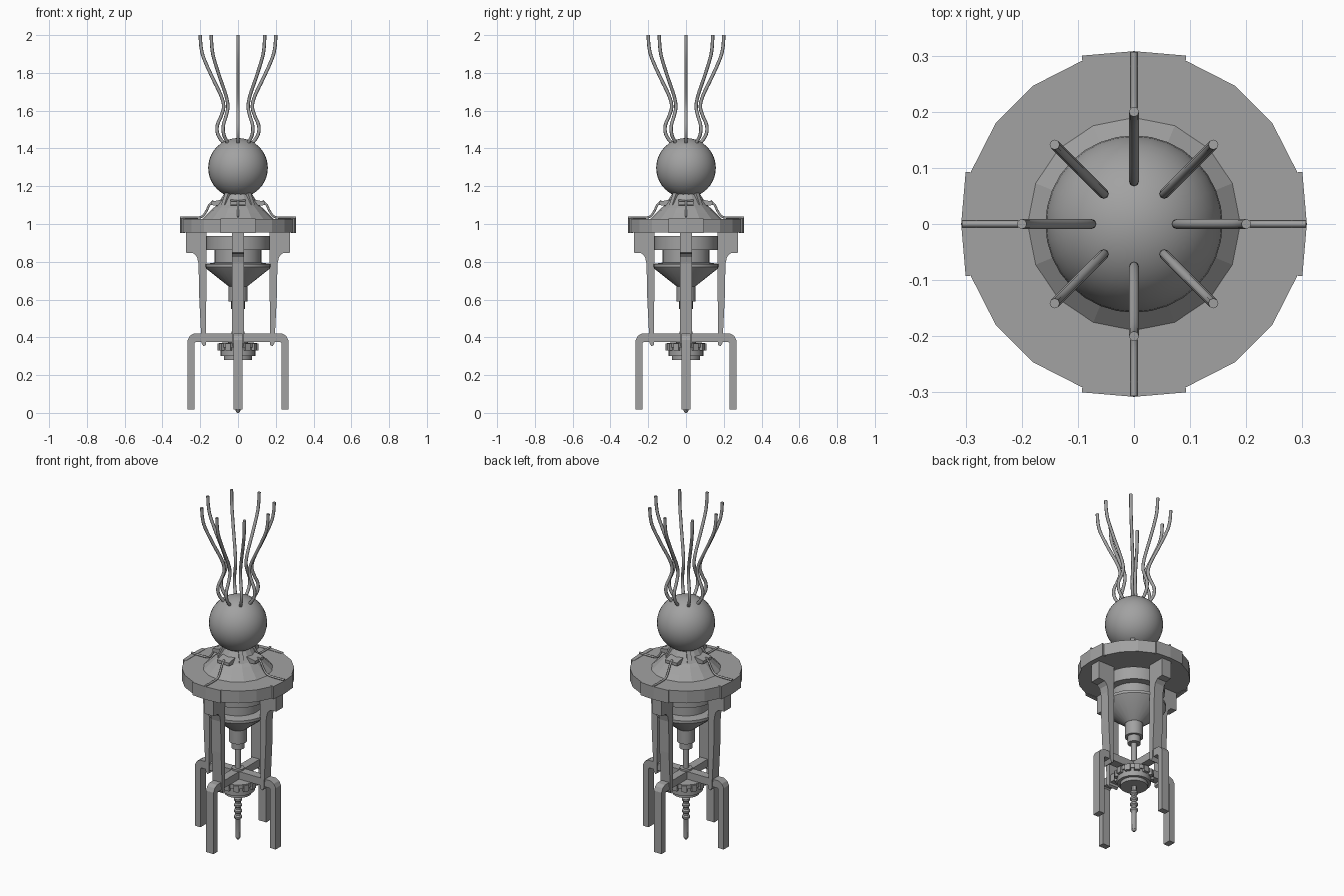
import bpy, bmesh, math
from mathutils import Matrix, Vector

cube = bpy.data.objects.get("Cube")
if cube:
    bpy.data.objects.remove(cube, do_unlink=True)

grey = bpy.data.materials.new("plain_grey")
grey.use_nodes = True
COLOUR = (0.36, 0.36, 0.36, 1)
grey.diffuse_color = COLOUR
grey.node_tree.nodes["Principled BSDF"].inputs["Base Color"].default_value = COLOUR


def finish(name, bm, smooth=None):
    """Turn a bmesh into a named grey object."""
    bmesh.ops.recalc_face_normals(bm, faces=bm.faces)
    mesh = bpy.data.meshes.new(name)
    bm.to_mesh(mesh)
    bm.free()
    obj = bpy.data.objects.new(name, mesh)
    bpy.context.collection.objects.link(obj)
    mesh.materials.append(grey)
    if smooth:
        bpy.ops.object.select_all(action="DESELECT")
        obj.select_set(True)
        bpy.context.view_layer.objects.active = obj
        bpy.ops.object.shade_smooth_by_angle(angle=math.radians(smooth))
    return obj


def lathe(name, profile, sides, smooth=None):
    """Spin (radius, height) pairs round z, closing both ends."""
    bm = bmesh.new()
    rings = []
    for r, z in profile:
        rings.append([bm.verts.new((r * math.cos(math.tau * i / sides),
                                    r * math.sin(math.tau * i / sides), z))
                      for i in range(sides)])
    for a, b in zip(rings, rings[1:]):
        for i in range(sides):
            j = (i + 1) % sides
            bm.faces.new((a[i], a[j], b[j], b[i]))
    bm.faces.new(rings[0])
    bm.faces.new(rings[-1])
    return finish(name, bm, smooth)


def slab(name, outline, axis, low, high, turn=0):
    """Extrude a flat outline along y or z, then turn it round z."""
    bm = bmesh.new()
    place = (lambda a, b: (a, low, b)) if axis == "y" else (lambda a, b: (a, b, low))
    face = bm.faces.new([bm.verts.new(place(a, b)) for a, b in outline])
    ext = bmesh.ops.extrude_face_region(bm, geom=[face])
    move = Vector((0, high - low, 0)) if axis == "y" else Vector((0, 0, high - low))
    bmesh.ops.translate(bm, vec=move,
                        verts=[v for v in ext["geom"] if isinstance(v, bmesh.types.BMVert)])
    bm.transform(Matrix.Rotation(turn, 4, "Z"))
    return finish(name, bm)


def tube(name, path, radius, turn, sides=8):
    """Sweep a round section along a smooth (radius, height) path in a radial plane."""
    pts = [Vector((r, 0, z)) for r, z in path]
    ext = [2 * pts[0] - pts[1]] + pts + [2 * pts[-1] - pts[-2]]
    line = []
    for p0, p1, p2, p3 in zip(ext, ext[1:], ext[2:], ext[3:]):
        for t in (0, 0.25, 0.5, 0.75):
            line.append(0.5 * (2 * p1 + (p2 - p0) * t + (2 * p0 - 5 * p1 + 4 * p2 - p3) * t * t
                               + (3 * p1 - p0 - 3 * p2 + p3) * t ** 3))
    line.append(pts[-1])
    bm = bmesh.new()
    rings = []
    for k, p in enumerate(line):
        d = (line[min(k + 1, len(line) - 1)] - line[max(k - 1, 0)]).normalized()
        side = Vector((0, 1, 0))
        up = d.cross(side)
        rings.append([bm.verts.new(p + radius * (math.cos(math.tau * i / sides) * side
                                                 + math.sin(math.tau * i / sides) * up))
                      for i in range(sides)])
    for a, b in zip(rings, rings[1:]):
        for i in range(sides):
            j = (i + 1) % sides
            bm.faces.new((a[i], a[j], b[j], b[i]))
    bm.faces.new(rings[0])
    bm.faces.new(rings[-1])
    bm.transform(Matrix.Rotation(turn, 4, "Z"))
    return finish(name, bm, 50)


# Globe
bm = bmesh.new()
bmesh.ops.create_uvsphere(bm, u_segments=32, v_segments=20, radius=0.158)
bmesh.ops.translate(bm, vec=(0, 0, 1.297), verts=bm.verts)
finish("globe", bm, 60)

# Wavy tendrils rising from the globe
WAVE = [(0.07, 1.42), (0.105, 1.47), (0.11, 1.52), (0.09, 1.57), (0.076, 1.62),
        (0.09, 1.68), (0.138, 1.78), (0.182, 1.88), (0.196, 1.94), (0.2, 2.0)]
for i in range(8):
    tube(f"tendril_{i + 1}", WAVE, 0.009, i * math.tau / 8)

# Deck, skirt and collar
lathe("deck", [(0.305, 0.955), (0.305, 1.027)], 20)
lathe("skirt", [(0.197, 1.02), (0.16, 1.055), (0.13, 1.085), (0.112, 1.1),
                (0.105, 1.11), (0.07, 1.165)], 16)

# Motor body, cone and shaft below the deck
lathe("hanger_rod", [(0.028, 0.9), (0.028, 0.97)], 16, 30)
lathe("motor_body", [(0.168, 0.862), (0.168, 0.937)], 24, 30)
lathe("motor_neck", [(0.125, 0.78), (0.125, 0.87)], 24, 30)
lathe("motor_cone", [(0.05, 0.67), (0.17, 0.765), (0.175, 0.772), (0.175, 0.788),
                     (0.13, 0.795)], 24, 30)
lathe("shaft_sleeve", [(0.036, 0.55), (0.036, 0.59), (0.05, 0.59), (0.05, 0.7)], 16, 30)
lathe("drive_rod", [(0.016, 0.3), (0.016, 0.57)], 12, 40)

# Chuck with a castellated ring
lathe("chuck", [(0.075, 0.28), (0.075, 0.3), (0.092, 0.3), (0.092, 0.345),
                (0.1, 0.345), (0.1, 0.37), (0.04, 0.375)], 24, 30)
lathe("hub", [(0.035, 0.37), (0.035, 0.43)], 12, 30)
for i in range(12):
    slab(f"chuck_tooth_{i + 1}", [(0.08, -0.015), (0.108, -0.015), (0.108, 0.015), (0.08, 0.015)],
         "z", 0.33, 0.367, i * math.tau / 12)

# Drill bit with beads
bit = [(0.006, 0.0), (0.014, 0.012), (0.014, 0.12)]
for i in range(4):
    z = 0.135 + i * 0.035
    bit += [(0.015, z - 0.012), (0.022, z - 0.005), (0.022, z + 0.005), (0.015, z + 0.012)]
lathe("drill_bit", bit + [(0.015, 0.3)], 12, 30)

# Parts repeated on the four sides
STRUT = [(0.168, 0.955), (0.275, 0.955), (0.275, 0.848), (0.235, 0.845), (0.217, 0.825),
         (0.209, 0.79), (0.205, 0.6), (0.193, 0.37), (0.183, 0.352), (0.17, 0.36),
         (0.168, 0.6)]
LEG = [(0.0, 0.375), (0.225, 0.375), (0.231, 0.368), (0.231, 0.018), (0.267, 0.018),
       (0.267, 0.385), (0.255, 0.408), (0.235, 0.42), (0.0, 0.42)]
PLATE = [(0.28, -0.091), (0.3, -0.093), (0.308, 0), (0.3, 0.093), (0.28, 0.091)]
CABLE = [(0.307, 1.034), (0.25, 1.033), (0.195, 1.037), (0.17, 1.064), (0.152, 1.1), (0.13, 1.122)]
for i, side in enumerate(("left", "back", "right", "front")):
    turn = i * math.tau / 4
    slab(f"{side}_strut", STRUT, "y", -0.031, 0.031, turn)
    slab(f"{side}_leg", LEG, "y", -0.025, 0.025, turn)
    slab(f"{side}_rim_plate", PLATE, "z", 0.952, 1.029, turn)
    tube(f"{side}_cable", CABLE, 0.006, turn)
    slab(f"{side}_cable_clip", [(0.08, 1.095), (0.142, 1.1), (0.142, 1.118), (0.08, 1.13)],
         "y", -0.04, 0.04, turn)
    slab(f"{side}_collar_rib", [(0.06, 1.1), (0.115, 1.1), (0.085, 1.165), (0.06, 1.165)],
         "y", -0.012, 0.012, turn + math.tau / 8)
